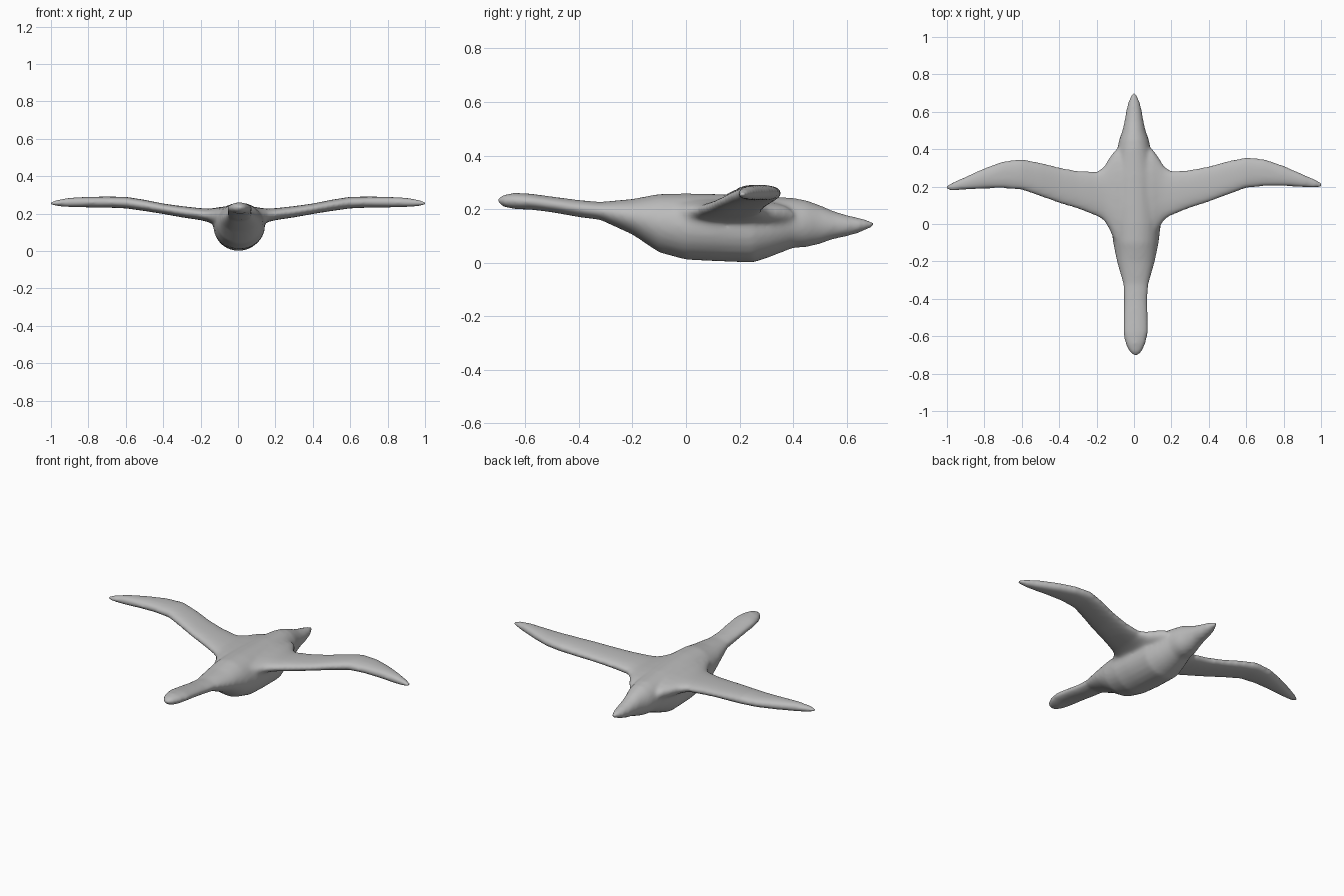
import bpy, bmesh, math
from mathutils import Vector

cube = bpy.data.objects.get("Cube")
if cube:
    bpy.data.objects.remove(cube, do_unlink=True)

grey = bpy.data.materials.new("plain grey")
grey.use_nodes = True
color = (0.5, 0.5, 0.5, 1)
grey.diffuse_color = color
grey.node_tree.nodes["Principled BSDF"].inputs["Base Color"].default_value = color

SIDES = 24


def loft(bm, rings):
    """Skin a closed tube through rings of (centre, axis_a, axis_b, power)."""
    loops = []
    for centre, a, b, power in rings:
        loop = []
        for i in range(SIDES):
            t = 2 * math.pi * i / SIDES
            c, s = math.cos(t), math.sin(t)
            c = math.copysign(abs(c) ** power, c)
            s = math.copysign(abs(s) ** power, s)
            loop.append(bm.verts.new(centre + a * c + b * s))
        loops.append(loop)
    for p, q in zip(loops, loops[1:]):
        for i in range(SIDES):
            j = (i + 1) % SIDES
            bm.faces.new((p[i], p[j], q[j], q[i]))
    bm.faces.new(loops[0][::-1])
    bm.faces.new(loops[-1])


# Body from head to tail: y, bottom z, top z, half width, x centre
body = [
    (-0.702, .222, .242, .014, .008), (-0.68, .208, .254, .036, .008),
    (-0.64, .200, .261, .054, .008), (-0.58, .198, .258, .068, .008),
    (-0.50, .188, .247, .067, .008), (-0.40, .170, .234, .064, .008),
    (-0.32, .160, .227, .069, .010), (-0.20, .105, .238, .102, .010),
    (-0.10, .038, .257, .122, .010), (0.00, .011, .259, .134, .010),
    (0.10, .006, .257, .138, .006), (0.25, .000, .252, .132, .003),
    (0.31, .020, .248, .116, .002), (0.40, .055, .242, .090, 0),
    (0.45, .058, .233, .080, 0), (0.50, .070, .215, .062, 0),
    (0.55, .088, .193, .051, 0), (0.60, .098, .178, .043, 0),
    (0.65, .113, .167, .032, 0), (0.69, .130, .156, .016, 0),
    (0.702, .138, .150, .008, 0),
]

# Wing from root to tip: x, front y, back y, bottom z, top z
wing = [
    (0.00, -.10, .40, .10, .245), (0.10, -.10, .40, .125, .235),
    (0.13, -.03, .36, .142, .229), (0.16, .02, .31, .155, .227),
    (0.20, .045, .283, .165, .229), (0.30, .085, .29, .180, .240),
    (0.40, .117, .31, .198, .254), (0.50, .155, .337, .214, .274),
    (0.60, .192, .357, .228, .290), (0.70, .202, .347, .232, .291),
    (0.80, .202, .312, .233, .290), (0.90, .197, .268, .235, .285),
    (0.97, .193, .238, .240, .273), (1.005, .198, .220, .247, .262),
]

bm = bmesh.new()
loft(bm, [(Vector((cx, y, (lo + hi) / 2)), Vector((w, 0, 0)),
           Vector((0, 0, (hi - lo) / 2)), 1.0)
          for y, lo, hi, w, cx in body])

# Right wing sits slightly further forward toward its tip
for side, drift in ((1, 0.0), (-1, -0.016)):
    loft(bm, [(Vector((side * x, (f + k) / 2 + drift * x, (lo + hi) / 2)),
               Vector((0, (k - f) / 2, 0)),
               Vector((0, 0, (hi - lo) / 2)), 0.85)
              for x, f, k, lo, hi in wing])
bmesh.ops.recalc_face_normals(bm, faces=bm.faces[:])

mesh = bpy.data.meshes.new("bird_body")
bm.to_mesh(mesh)
bm.free()
mesh.materials.append(grey)
bird = bpy.data.objects.new("bird_body", mesh)
bpy.context.collection.objects.link(bird)

# Fuse the parts into one soft skin
fuse = bird.modifiers.new("fuse", 'REMESH')
fuse.mode = 'VOXEL'
fuse.voxel_size = 0.01
fuse.use_smooth_shade = True
soften = bird.modifiers.new("soften", 'SMOOTH')
soften.factor = 0.5
soften.iterations = 10
